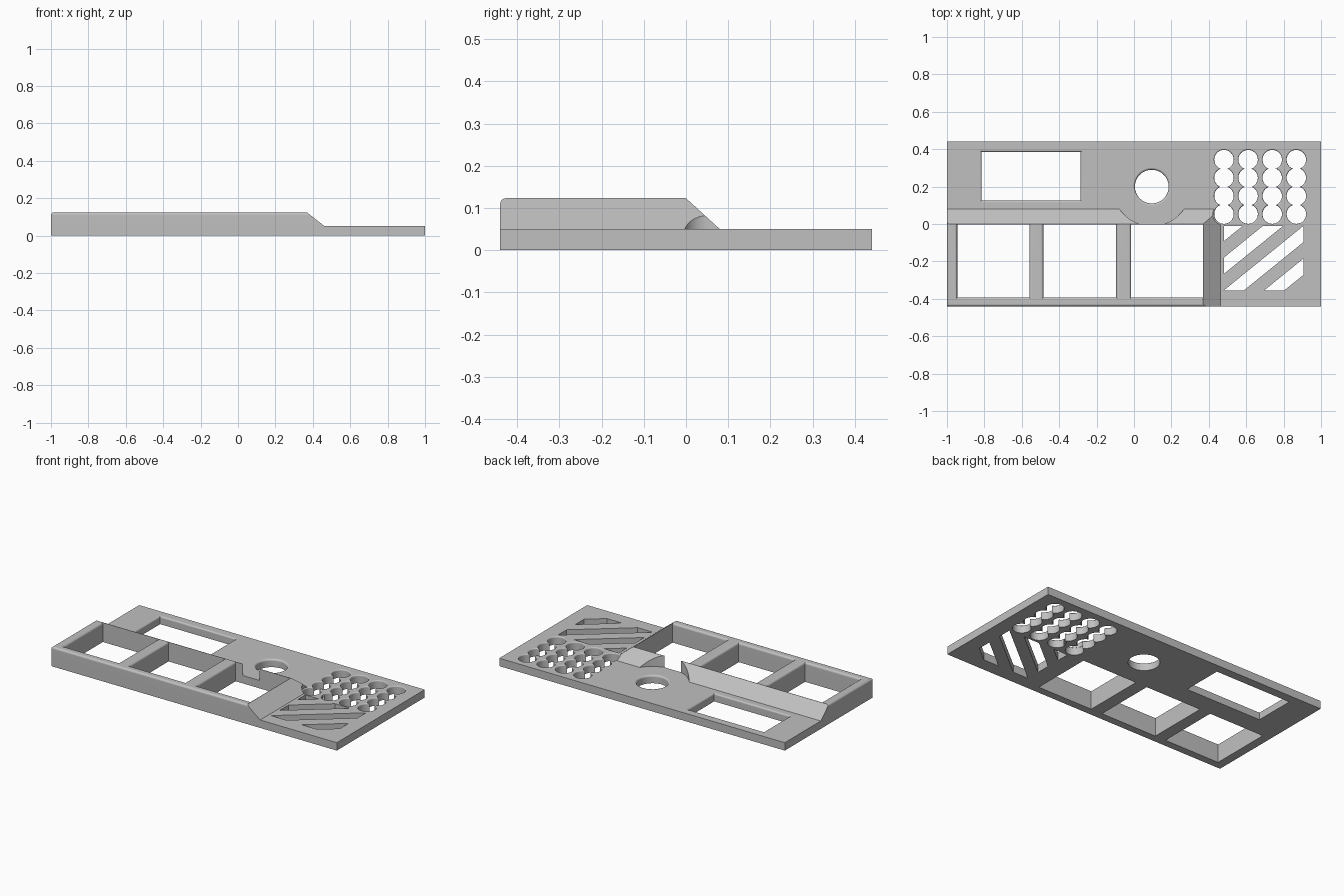
import bpy, bmesh, math
from mathutils import Vector

if "Cube" in bpy.data.objects:
    bpy.data.objects.remove(bpy.data.objects["Cube"], do_unlink=True)

PLATE_TOP, BLOCK_TOP = 0.05, 0.123

grey = bpy.data.materials.new("matte grey")
grey.use_nodes = True
colour = (0.53, 0.53, 0.53, 1)
grey.diffuse_color = colour
grey.node_tree.nodes["Principled BSDF"].inputs["Base Color"].default_value = colour


def to_object(name, bm):
    bmesh.ops.recalc_face_normals(bm, faces=bm.faces)
    mesh = bpy.data.meshes.new(name)
    bm.to_mesh(mesh)
    bm.free()
    mesh.materials.append(grey)
    obj = bpy.data.objects.new(name, mesh)
    bpy.context.collection.objects.link(obj)
    return obj


def loft(levels):
    """Closed solid through a stack of matching outlines [(z, [(x, y), ...])]."""
    bm = bmesh.new()
    rings = [[bm.verts.new((x, y, z)) for x, y in outline] for z, outline in levels]
    n = len(rings[0])
    for low, high in zip(rings, rings[1:]):
        for i in range(n):
            j = (i + 1) % n
            bm.faces.new((low[i], low[j], high[j], high[i]))
    bm.faces.new(rings[0][::-1])
    bm.faces.new(rings[-1])
    return bm


def rect(x0, x1, y0, y1):
    return [(x0, y0), (x1, y0), (x1, y1), (x0, y1)]


def circle(cx, cy, r, n=48):
    return [(cx + r * math.cos(math.tau * i / n), cy + r * math.sin(math.tau * i / n))
            for i in range(n)]


def flared(outline, top, r, steps=6):
    """Through-hole cutter whose mouth rolls outward; outline(offset) gives the ring."""
    levels = [(-0.1, outline(0))]
    for i in range(steps + 1):
        a = math.pi / 2 * i / steps
        levels.append((top - r + r * math.sin(a), outline(r * (1 - math.cos(a)))))
    levels.append((0.3, outline(r)))
    return to_object("hole_cutter", loft(levels))


def cut(targets, cutter):
    cutter.hide_render = True
    for target in targets:
        mod = target.modifiers.new("cut", 'BOOLEAN')
        mod.operation, mod.solver, mod.object = 'DIFFERENCE', 'EXACT', cutter
        bpy.context.view_layer.objects.active = target
        bpy.ops.object.modifier_apply(modifier=mod.name)
    bpy.data.objects.remove(cutter, do_unlink=True)


# Thin base plate
plate = to_object("base_plate", loft([(0, rect(-1, 1, -0.44, 0.44)),
                                      (PLATE_TOP, rect(-1, 1, -0.44, 0.44))]))

# Raised bin block, sloping down at the back and on the left end
bm = loft([(PLATE_TOP, rect(-1, 0.463, -0.44, 0.08)),
           (BLOCK_TOP, rect(-1, 0.37, -0.44, 0))])
rounded = [e for e in bm.edges
           if all(v.co.z > 0.1 for v in e.verts)
           and (all(v.co.y < -0.4 for v in e.verts) or all(v.co.x < -0.9 for v in e.verts))]
bmesh.ops.bevel(bm, geom=rounded, offset=0.013, segments=5, profile=0.5, affect='EDGES')
block = to_object("raised_block", bm)

# Three open bins with rounded rims
for x0, x1, right_flare in ((-0.945, -0.56, 1), (-0.485, -0.095, 1), (-0.015, 0.368, 0)):
    cut([plate, block], flared(
        lambda d: rect(x0 - d, x1 + d * right_flare, -0.392 - d, -0.002), BLOCK_TOP, 0.014))

# Clearance in the block around the round hole
cut([block], to_object("clearance_cutter",
                       loft([(0, circle(0.095, 0.2, 0.21, 96)), (0.3, circle(0.095, 0.2, 0.21, 96))])))

# Round hole and rectangular window
cut([plate], flared(lambda d: circle(0.095, 0.2, 0.09 + d, 64), PLATE_TOP, 0.012))
cut([plate], flared(lambda d: rect(-0.815 - d, -0.285 + d, 0.125 - d, 0.385 + d), PLATE_TOP, 0.01))

# Grid of small overlapping round holes
for col in range(4):
    for row in range(4):
        cx, cy = 0.481 + 0.129 * col, 0.053 + 0.097 * row
        cut([plate, block], flared(lambda d: circle(cx, cy, 0.052 + d, 40), PLATE_TOP, 0.007, 4))

# Slanted slots: a rectangle trimmed between two parallel diagonal planes
SLOPE = 0.81
for i in range(4):
    bm = loft([(-0.1, rect(0.48, 0.905, -0.355, -0.012)), (0.2, rect(0.48, 0.905, -0.355, -0.012))])
    upper = -0.005 - 0.175 * i
    for level, side in ((upper, 1), (upper - 0.087, -1)):
        bmesh.ops.bisect_plane(bm, geom=bm.verts[:] + bm.edges[:] + bm.faces[:],
                               plane_co=(0.48, level, 0),
                               plane_no=Vector((-SLOPE, 1, 0)) * side, clear_outer=True)
        bmesh.ops.holes_fill(bm, edges=[e for e in bm.edges if e.is_boundary])
    cut([plate], to_object("slot_cutter", bm))

# Smooth rounded rims, crisp edges elsewhere
for obj in (plate, block):
    bpy.ops.object.select_all(action='DESELECT')
    obj.select_set(True)
    bpy.context.view_layer.objects.active = obj
    bpy.ops.object.shade_smooth_by_angle(angle=math.radians(25))
    mod = obj.modifiers.new("even_normals", 'WEIGHTED_NORMAL')
    mod.keep_sharp = True
